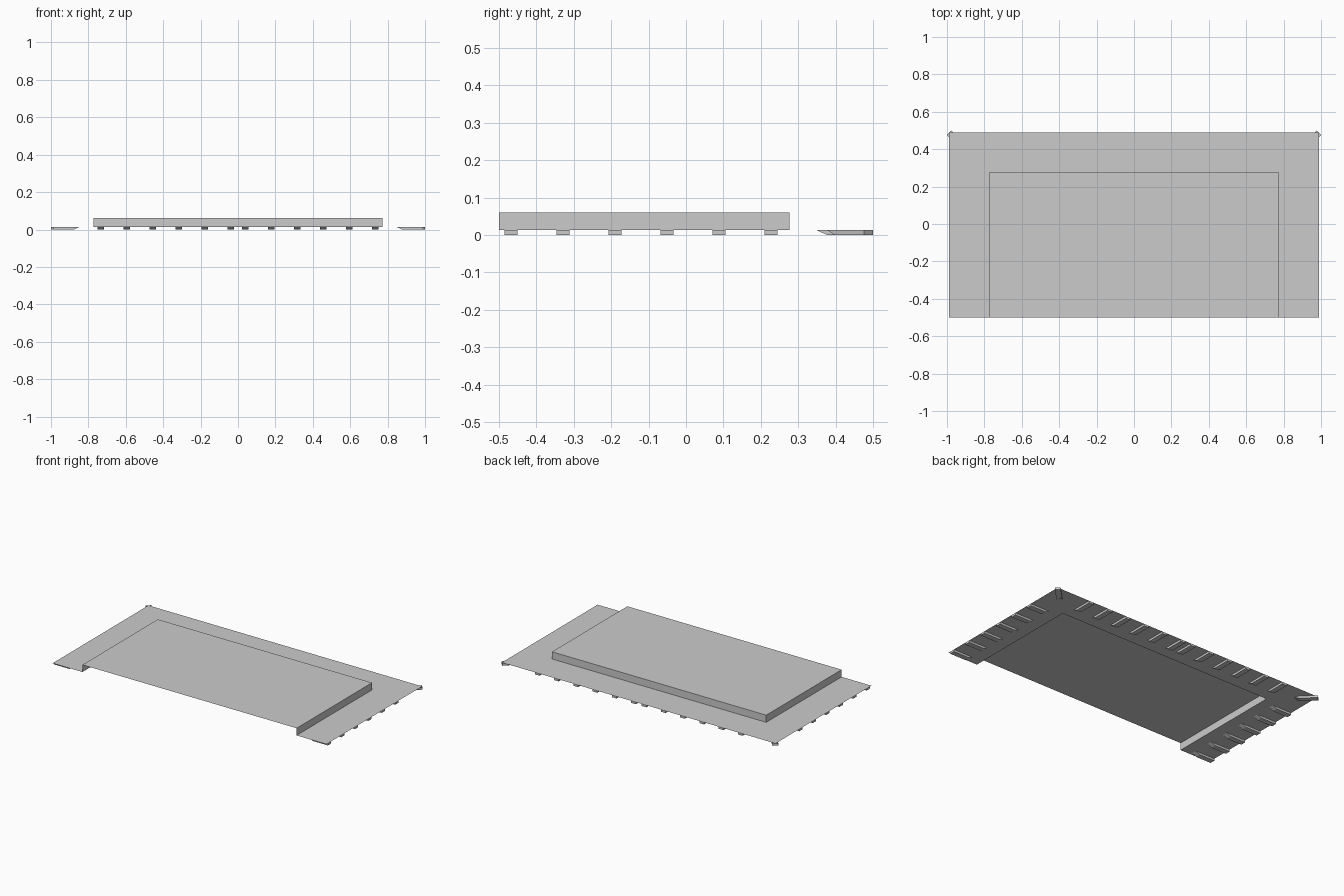
import bpy, bmesh
from math import pi
from mathutils import Matrix, Vector

if "Cube" in bpy.data.objects:
    bpy.data.objects.remove(bpy.data.objects["Cube"])

# Overall sizes
SHEET_Z, TOP_Z = 0.0135, 0.0605
EDGE_X, EDGE_Y, FRONT_Y = 0.988, 0.488, -0.5
DECK_X, DECK_Y = 0.773, 0.277
RIB_LENGTH, RIB_WIDTH, RIB_SLOPE, RIB_STEP = 0.14, 0.034, 0.03, 0.139

grey = bpy.data.materials.new("plain_grey")
grey.use_nodes = True
colour = (0.6, 0.6, 0.6, 1)
grey.diffuse_color = colour
grey.node_tree.nodes["Principled BSDF"].inputs["Base Color"].default_value = colour


def make_object(name, bm):
    mesh = bpy.data.meshes.new(name)
    bm.to_mesh(mesh)
    bm.free()
    mesh.materials.append(grey)
    obj = bpy.data.objects.new(name, mesh)
    bpy.context.collection.objects.link(obj)
    return obj


def u_path(x, y, z):
    """Corners of a U that is open toward the front."""
    return [Vector(p) for p in
            ((x, FRONT_Y, z), (x, y, z), (-x, y, z), (-x, FRONT_Y, z))]


def strip(bm, outer, inner):
    for i in range(3):
        bm.faces.new((outer[i], outer[i + 1], inner[i + 1], inner[i]))


# Thin sheet: flat flange on three sides, upright walls, raised deck, open front
bm = bmesh.new()
rim, foot, deck = ([bm.verts.new(p) for p in u_path(*size)] for size in (
    (EDGE_X, EDGE_Y, SHEET_Z), (DECK_X, DECK_Y, SHEET_Z), (DECK_X, DECK_Y, TOP_Z)))
strip(bm, rim, foot)
strip(bm, foot, deck)
bm.faces.new(deck)
make_object("raised_deck_and_flange", bm)


def add_rib(bm, x, y, angle):
    """Rib under the flange, from its outer end at x, y inward; sloped inner end."""
    place = Matrix.Translation((x, y, 0)) @ Matrix.Rotation(angle, 4, "Z")
    profile = ((0, SHEET_Z), (0, 0), (RIB_LENGTH - RIB_SLOPE, 0), (RIB_LENGTH, SHEET_Z))
    left, right = ([bm.verts.new(place @ Vector((u, side * RIB_WIDTH / 2, w)))
                    for u, w in profile] for side in (1, -1))
    bm.faces.new(left)
    bm.faces.new(right[::-1])
    for i in range(3):
        bm.faces.new((left[i + 1], left[i], right[i], right[i + 1]))


# Ribs along the back edge, each side edge and the two back corners
back, sides, corners = bmesh.new(), bmesh.new(), bmesh.new()
for side in (1, -1):
    inward = pi if side > 0 else 0
    for i in range(6):
        add_rib(back, side * (0.038 + i * RIB_STEP), EDGE_Y, -pi / 2)
        add_rib(sides, side * EDGE_X, -0.468 + i * RIB_STEP, inward)
    add_rib(corners, side * EDGE_X, EDGE_Y, -pi / 2 - side * pi / 4)
for name, bm in (("back_ribs", back), ("side_ribs", sides), ("corner_ribs", corners)):
    bmesh.ops.recalc_face_normals(bm, faces=bm.faces)
    make_object(name, bm)
